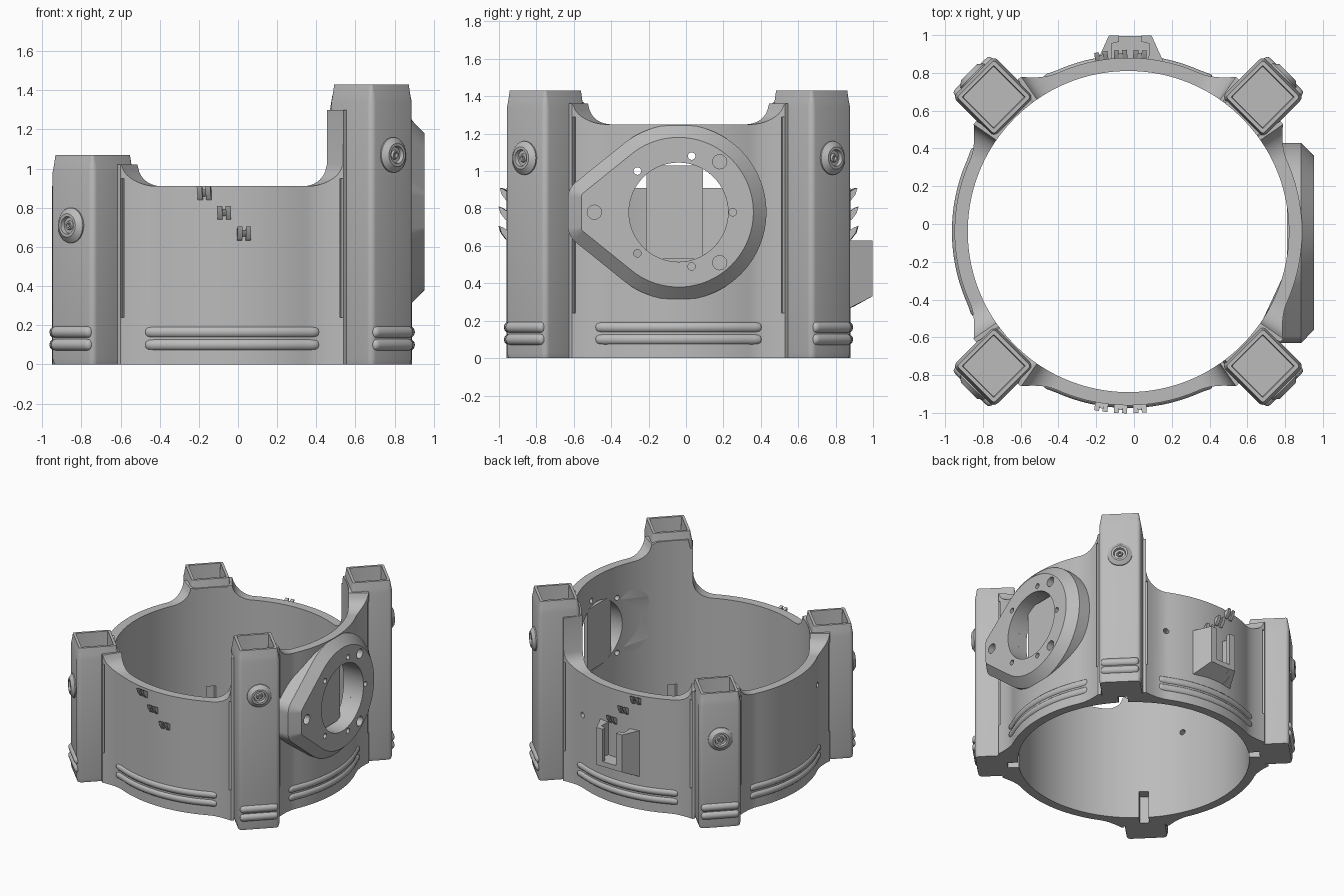
import bpy, bmesh
from math import sin, cos, pi, radians, sqrt, atan2
from mathutils import Matrix, Vector

if "Cube" in bpy.data.objects:
    bpy.data.objects.remove(bpy.data.objects["Cube"])

CENTRE = Vector((-0.03, -0.04, 0))
INNER, OUTER = 0.85, 0.92
POST_R = 1.007
BORE_Y, BORE_Z, BORE_R = -0.04, 0.78, 0.265

grey = bpy.data.materials.new("plain_grey")
grey.use_nodes = True
grey.diffuse_color = (0.5, 0.5, 0.5, 1)
grey.node_tree.nodes["Principled BSDF"].inputs["Base Color"].default_value = (0.5, 0.5, 0.5, 1)


def polar(ang, r, z, t=0):
    """Point at radius r along ang, shifted t along the tangent."""
    return CENTRE + Vector((r * cos(ang) - t * sin(ang), r * sin(ang) + t * cos(ang), z))


def frame(ang, r, z):
    return Matrix.Translation(polar(ang, r, z)) @ Matrix.Rotation(ang, 4, 'Z')


def loft(bm, rings, closed=False):
    """Skin a list of equal rings; cap the ends unless closed."""
    rows = [[bm.verts.new(p) for p in ring] for ring in rings]
    n = len(rows[0])
    pairs = list(zip(rows, rows[1:])) + ([(rows[-1], rows[0])] if closed else [])
    for a, b in pairs:
        for i in range(n):
            j = (i + 1) % n
            bm.faces.new((a[i], a[j], b[j], b[i]))
    if not closed:
        bm.faces.new(rows[0][::-1])
        bm.faces.new(rows[-1])


def box(bm, matrix, size):
    bmesh.ops.create_cube(bm, size=1, matrix=matrix @ Matrix.Diagonal((*size, 1)))


def rod(bm, matrix, radius, depth, segments=24):
    """Cylinder along the local x axis."""
    bmesh.ops.create_cone(bm, cap_ends=True, segments=segments, radius1=radius, radius2=radius,
                          depth=depth, matrix=matrix @ Matrix.Rotation(pi / 2, 4, 'Y'))


def make(name, bm, cutter=None, angle=32):
    bmesh.ops.recalc_face_normals(bm, faces=bm.faces)
    mesh = bpy.data.meshes.new(name)
    bm.to_mesh(mesh)
    bm.free()
    mesh.materials.append(grey)
    ob = bpy.data.objects.new(name, mesh)
    bpy.context.collection.objects.link(ob)
    bpy.ops.object.select_all(action='DESELECT')
    ob.select_set(True)
    bpy.context.view_layer.objects.active = ob
    if cutter:
        mod = ob.modifiers.new("cut", 'BOOLEAN')
        mod.operation, mod.solver, mod.object = 'DIFFERENCE', 'EXACT', cutter
        bpy.ops.object.modifier_apply(modifier=mod.name)
    if angle:
        bpy.ops.object.shade_smooth_by_angle(angle=radians(angle))
    else:
        ob.hide_render = True
    return ob


def wall_radius(off):
    """Outer radius at off degrees from a post: the wall flares into the post."""
    if off < 8.5:
        return 0.875
    return OUTER + 0.08 * max(0, (21 - off) / 11) ** 2 if off > 9.5 else 0.995


POSTS = [(45, 1.43), (135, 1.07), (225, 1.07), (315, 1.43)]


def wall_base(deg):
    deg = (deg + 180) % 360 - 180
    return 1.25 if abs(deg) < 45 else 0.91


def wall_top(off, base, top):
    if off < 8.5:
        return top - 0.06
    s = min(1, max(0, (20 - off) / 9.5))
    z = base + 0.11 * (1 - sqrt(1 - s * s))
    return max(z, top - 0.13) if off < 10.25 else z


# cutters for slits, wall holes, bore and inner niches
cut = bmesh.new()
niche = bmesh.new()
for deg, top in POSTS:
    a = radians(deg)
    for bm in (cut, niche):
        box(bm, frame(a, 0.87, 0.105), (0.12, 0.07, 0.23))
    for side in (-1, 1):
        off = deg + side * 10.6
        hi = wall_base(off) + 0.04
        box(cut, frame(radians(off), 1.0, (0.24 + hi) / 2), (0.05, 0.014, hi - 0.24))
for deg, z in ((65, 0.58), (205, 0.68)):
    rod(cut, frame(radians(deg), 0.9, z), 0.022, 0.3)
bore = bmesh.new()
rod(cut, Matrix.Translation((0.8, BORE_Y, BORE_Z)), BORE_R, 0.5, 96)
for y, z in ((0.03, 1.08), (-0.26, 1.0), (0.25, 0.78), (-0.26, 0.56), (0.03, 0.49)):
    for bm in (cut, bore):
        rod(bm, Matrix.Translation((0.85, y, z)), 0.02, 0.5)
for y, z in ((0.18, 1.05), (0.18, 0.51), (-0.49, 0.78)):
    rod(bore, Matrix.Translation((0.95, y, z)), 0.038, 0.12)
wall_cutter = make("wall_cutter", cut, angle=0)
niche_cutter = make("niche_cutter", niche, angle=0)
flange_cutter = make("flange_cutter", bore, angle=0)

# ring wall with scooped top edges
steps = [0, 4, 8, 9, 10.2, 10.3] + [11 + 0.75 * i for i in range(13)] + list(range(21, 45, 2))
offsets = [-s for s in reversed(steps[1:])] + steps + [45]
bm = bmesh.new()
rings = []
for deg, top in POSTS:
    for off in offsets:
        a, r = radians(deg + off), wall_radius(abs(off))
        side = deg + (44 if off > 0 else -44)
        z = wall_top(abs(off), wall_base(side), top)
        rings.append([polar(a, INNER, 0), polar(a, r, 0), polar(a, r, z), polar(a, INNER, z)])
loft(bm, rings, closed=True)
make("ring_wall", bm, wall_cutter)


# corner posts with open sockets
def square(ang, half, bevel, z):
    pts = []
    for k in range(4):
        for j in range(5):
            b = k * pi / 2 + j * pi / 8
            sx, sy = ((1, 1), (-1, 1), (-1, -1), (1, -1))[k]
            c = half - bevel
            pts.append(polar(ang, POST_R + sx * c + bevel * cos(b), z, sy * c + bevel * sin(b)))
    return pts


def rib(bm, path, radius=0.032):
    """Rounded bar through (angle, radius, height, tangent) points with domed ends."""
    rings = []
    for i, (ang, r, z, t) in enumerate(path):
        e = min(i, len(path) - 1 - i)
        k = radius * (0.3, 0.75, 0.93, 1)[min(e, 3)]
        rings.append([polar(ang, r + k * cos(q * pi / 6), z + k * sin(q * pi / 6), t) for q in range(12)])
    loft(bm, rings)


for n, (deg, top) in enumerate(POSTS):
    a = radians(deg)
    bm = bmesh.new()
    loft(bm, [square(a, 0.148, 0.03, 0), square(a, 0.154, 0.03, 0.03),
              square(a, 0.154, 0.03, top - 0.09), square(a, 0.147, 0.025, top - 0.05),
              square(a, 0.138, 0.012, top), square(a, 0.118, 0.004, top),
              square(a, 0.114, 0.004, top - 0.12)])
    make(f"corner_post_{n + 1}", bm, niche_cutter)

    # conical screw boss on the outer face
    bm = bmesh.new()
    profile = [(0.09, -0.01), (0.09, 0.008), (0.06, 0.032), (0.045, 0.032), (0.04, 0.012),
               (0.024, 0.012), (0.02, 0.024), (0.012, 0.024), (0.01, 0.008)]
    loft(bm, [[polar(a, POST_R + 0.154 + h, top - 0.36 + r * sin(q * pi / 16), r * cos(q * pi / 16))
               for q in range(32)] for r, h in profile])
    make(f"screw_boss_{n + 1}", bm)

    # ribs low on the post and on the following wall
    bm = bmesh.new()
    for z in (0.1, 0.165):
        ends = [-0.14, -0.135, -0.127, -0.11]
        rib(bm, [(a, POST_R + 0.142, z, t) for t in ends + [-t for t in reversed(ends)]])
        arc = [-28.6, -28.2, -27.6] + list(range(-26, 27, 2)) + [27.6, 28.2, 28.6]
        rib(bm, [(a + pi / 4 + radians(d), wall_radius(45 - abs(d)) - 0.018, z, 0) for d in arc])
    make(f"base_ribs_{n + 1}", bm, angle=50)

# side flange: rounded teardrop plate with a bore
discs = [(BORE_Y, BORE_Z, 0.47), (-0.53, BORE_Z + 0.08, 0.1), (-0.53, BORE_Z - 0.08, 0.1)]


def teardrop(inset, x=None, hole=False):
    pts = []
    for i in range(128):
        c, s = cos(i * pi / 64), sin(i * pi / 64)
        y, z, r = max(discs, key=lambda d: d[0] * c + d[1] * s + d[2])
        if hole:
            y, z, r = BORE_Y, BORE_Z, BORE_R + inset
        y, z = y + (r - inset) * c, z + (r - inset) * s
        back = sqrt(0.87 ** 2 - (y - CENTRE.y) ** 2) + CENTRE.x
        pts.append(Vector((x or back, y, z)))
    return pts


bm = bmesh.new()
loft(bm, [teardrop(0), teardrop(0, 0.885), teardrop(0.07, 0.953),
          teardrop(0, 0.953, True), teardrop(0, None, True)], closed=True)
make("side_flange", bm, flange_cutter)

bm = bmesh.new()
box(bm, Matrix.Translation((0.825, -0.06, BORE_Z)), (0.03, 0.3, 0.5))
make("bore_plate", bm)

# back holder: tapered block with a slot open to the top and outside
bm = bmesh.new()


def holder(half, top):
    outline = [(-0.02 + x, y) for x, y in half] + [(-0.02 - x, y) for x, y in reversed(half)]
    loft(bm, [[(x, y, 0.255 + max(0, y - 0.86) * 0.55) for x, y in outline],
              [(x, y, top) for x, y in outline]])


holder([(0.18, 0.85), (0.113, 0.998), (0.06, 0.998), (0.06, 0.965), (0.1, 0.955), (0.1, 0.9), (0.09, 0.85)], 0.63)
holder([(0.175, 0.85), (0.112, 0.996)], 0.37)
make("back_holder", bm)

# small upturned hooks in a slanting row, front and back
bm = bmesh.new()
hook = [(0.9, -0.04), (0.925, -0.035), (0.952, 0), (0.962, 0.035), (0.945, 0.03), (0.9, 0)]
for x, z in ((-0.17, 0.875), (-0.07, 0.775), (0.03, 0.67)):
    for side in (-1, 1):
        xr = x - CENTRE.x
        a = atan2(side * sqrt(OUTER ** 2 - xr ** 2), xr)
        for mid, width, reach in ((-0.022, 0.026, 1), (0.022, 0.026, 1), (0, 0.07, 0.5)):
            loft(bm, [[polar(a, 0.9 + (r - 0.9) * (1 if reach == 1 else 0.75), z + h * reach, mid + e * width / 2)
                       for r, h in hook] for e in (-1, 1)])
make("cable_hooks", bm)

for helper in (wall_cutter, niche_cutter, flange_cutter):
    bpy.data.objects.remove(helper)
